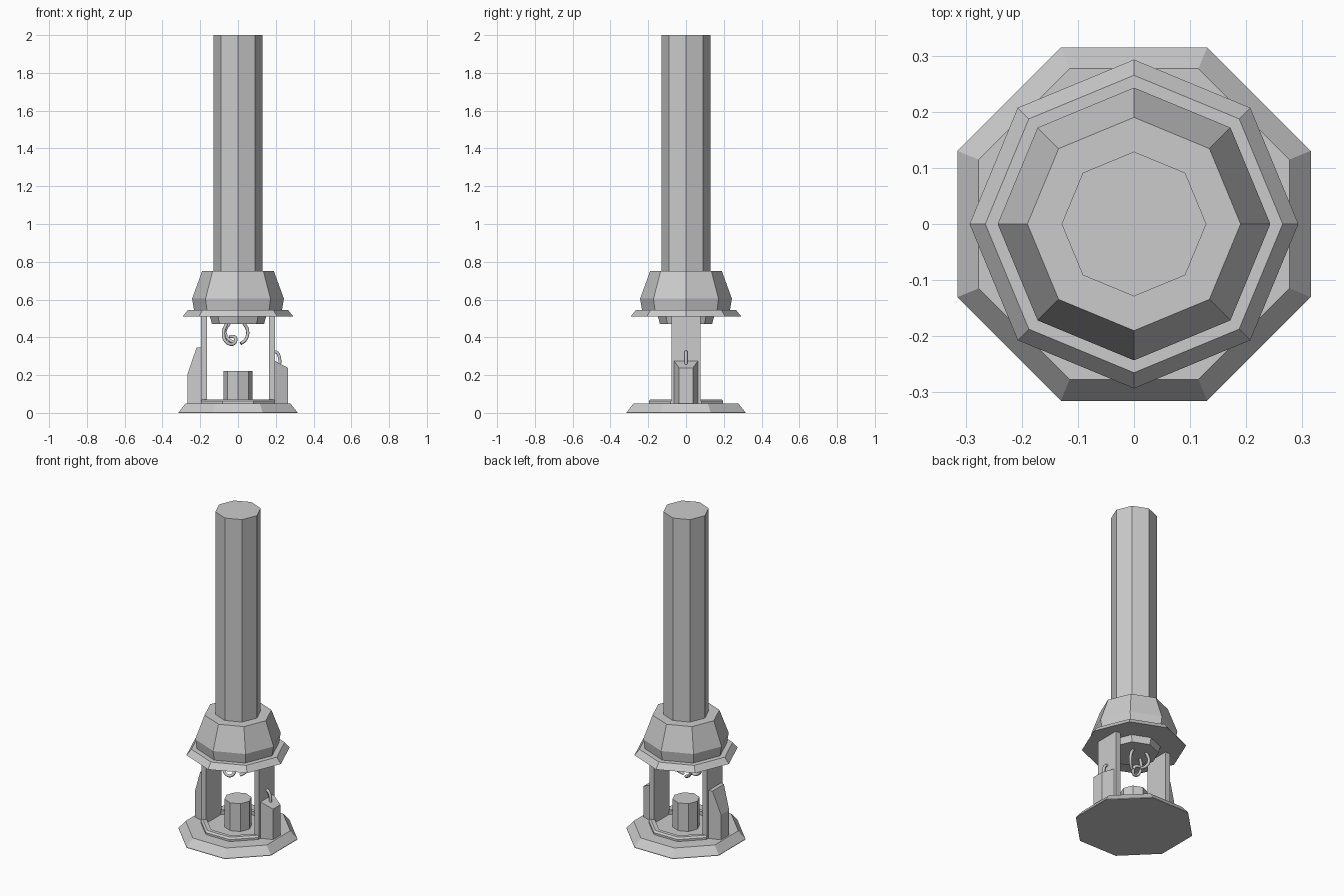
import bpy, bmesh, math

if "Cube" in bpy.data.objects:
    bpy.data.objects.remove(bpy.data.objects["Cube"])


def finish(name, bm):
    bmesh.ops.recalc_face_normals(bm, faces=bm.faces)
    me = bpy.data.meshes.new(name)
    bm.to_mesh(me)
    bm.free()
    ob = bpy.data.objects.new(name, me)
    bpy.context.collection.objects.link(ob)
    return ob


def octagon(name, profile, flats=False, closed=False):
    """Eight-sided lathe of (radius, z); flats=True turns flat sides to the axes."""
    bm = bmesh.new()
    k = 1 / math.cos(math.pi / 8) if flats else 1
    off = math.pi / 8 if flats else 0
    rings = []
    for r, z in profile:
        rings.append([bm.verts.new((r * k * math.cos(off + i * math.pi / 4),
                                    r * k * math.sin(off + i * math.pi / 4), z))
                      for i in range(8)])
    pairs = list(zip(rings, rings[1:]))
    if closed:
        pairs.append((rings[-1], rings[0]))
    else:
        bm.faces.new(rings[0])
        bm.faces.new(rings[-1])
    for a, b in pairs:
        for i in range(8):
            j = (i + 1) % 8
            bm.faces.new((a[i], a[j], b[j], b[i]))
    return finish(name, bm)


def bracket(name, profile, side):
    """Extrude an (x, z, half width) outline across y."""
    bm = bmesh.new()
    a = [bm.verts.new((side * x, -w, z)) for x, z, w in profile]
    b = [bm.verts.new((side * x, w, z)) for x, z, w in profile]
    bm.faces.new(a)
    bm.faces.new(b)
    n = len(a)
    for i in range(n):
        j = (i + 1) % n
        bm.faces.new((a[i], a[j], b[j], b[i]))
    return finish(name, bm)


def cable(name, pts, radius):
    cu = bpy.data.curves.new(name, 'CURVE')
    cu.dimensions = '3D'
    cu.bevel_depth = radius
    cu.bevel_resolution = 1
    cu.resolution_u = 4
    cu.use_fill_caps = True
    sp = cu.splines.new('BEZIER')
    sp.bezier_points.add(len(pts) - 1)
    for bp, p in zip(sp.bezier_points, pts):
        bp.co = p
        bp.handle_left_type = bp.handle_right_type = 'AUTO'
    ob = bpy.data.objects.new(name, cu)
    bpy.context.collection.objects.link(ob)
    return ob


# Foot plate, raised rim and central stub
octagon("foot_plate", [(0.315, 0), (0.315, 0.003), (0.277, 0.05)], flats=True)
octagon("foot_rim", [(0.197, 0.045), (0.197, 0.062), (0.187, 0.072),
                     (0.165, 0.072), (0.165, 0.045)], flats=True, closed=True)
octagon("stub", [(0.077, 0.045), (0.077, 0.222)])

# Collar with flared skirt, hub below it and tall column above
octagon("collar_skirt", [(0.293, 0.51), (0.265, 0.545)])
octagon("collar", [(0.232, 0.54), (0.243, 0.605), (0.19, 0.75)])
octagon("hub", [(0.138, 0.47), (0.15, 0.515)])
octagon("column", [(0.129, 0.745), (0.129, 2.0)])

# Support plates on both sides
for side, label in ((-1, "left"), (1, "right")):
    bracket(label + "_support", [(0.165, 0.045, 0.077), (0.197, 0.045, 0.077),
                                 (0.197, 0.515, 0.077), (0.165, 0.515, 0.077)], side)

# Outer brackets, tall on the left and short on the right
bracket("left_bracket", [(0.195, 0.045, 0.063), (0.267, 0.045, 0.04), (0.267, 0.205, 0.04),
                         (0.22, 0.345, 0.055), (0.195, 0.345, 0.063)], -1)
bracket("right_bracket", [(0.195, 0.045, 0.063), (0.265, 0.045, 0.036),
                          (0.265, 0.238, 0.036), (0.195, 0.275, 0.063)], 1)

# Loose cables
cable("side_cable", [(0.19, 0, 0.325), (0.208, 0, 0.318), (0.22, 0, 0.29), (0.221, 0, 0.25)], 0.009)
cable("hanging_cable_a", [(-0.06, -0.02, 0.475), (-0.077, -0.03, 0.42), (-0.055, -0.04, 0.37),
                          (-0.02, -0.03, 0.368), (-0.016, -0.01, 0.4), (-0.045, 0.0, 0.405)], 0.009)
cable("hanging_cable_b", [(0.03, 0.03, 0.475), (0.05, 0.035, 0.44), (0.042, 0.02, 0.39),
                          (0.015, 0.0, 0.367)], 0.009)
cable("hanging_cable_c", [(-0.045, 0.05, 0.475), (-0.068, 0.05, 0.43), (-0.05, 0.04, 0.39),
                          (-0.02, 0.03, 0.372)], 0.009)
